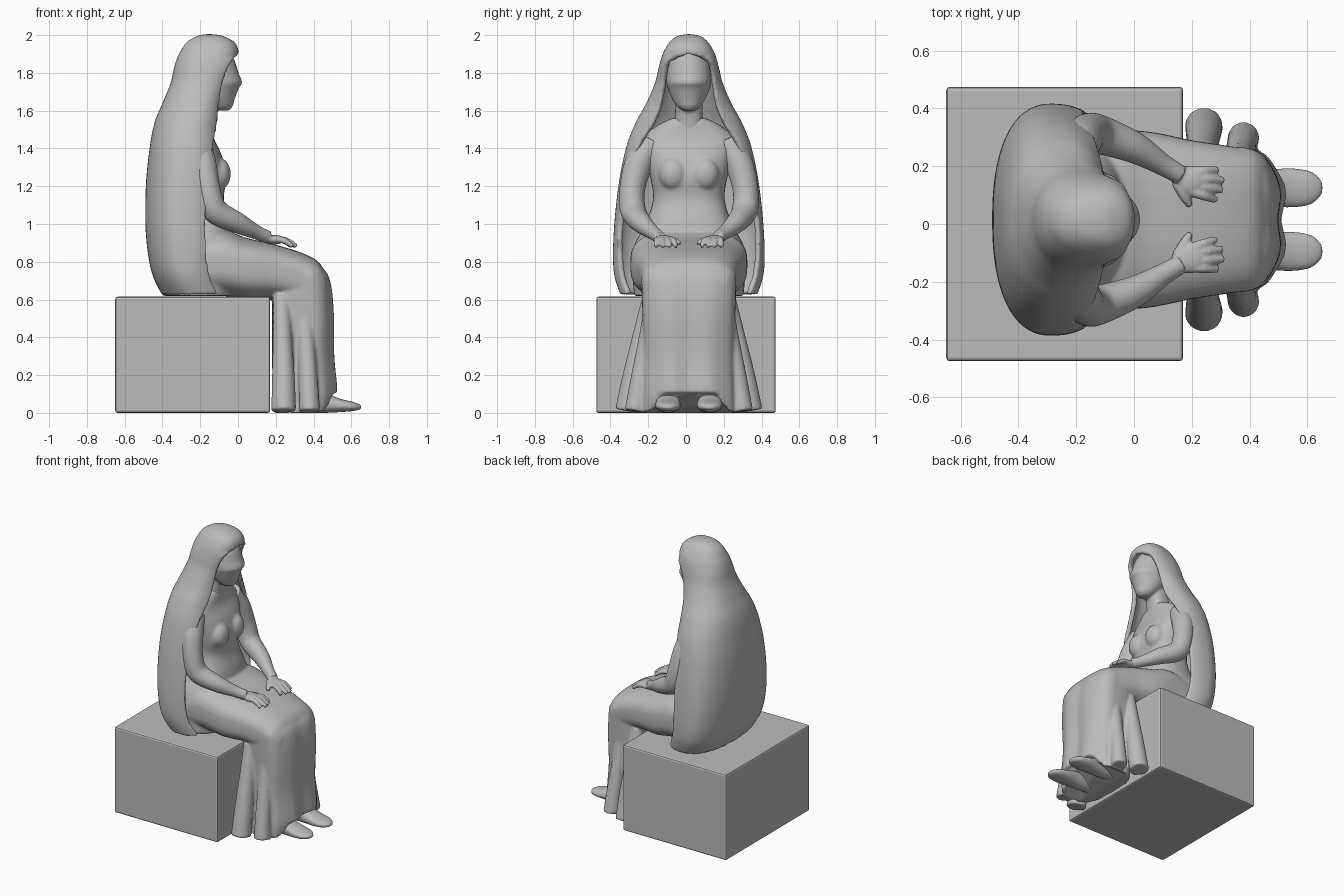
import bpy, bmesh, math
from mathutils import Vector

if "Cube" in bpy.data.objects:
    bpy.data.objects.remove(bpy.data.objects["Cube"], do_unlink=True)

stone = bpy.data.materials.new("grey_stone")
stone.use_nodes = True
GREY = (0.5, 0.5, 0.5, 1)
stone.diffuse_color = GREY
stone.node_tree.nodes["Principled BSDF"].inputs["Base Color"].default_value = GREY
MID = 0.015     # the figure sits slightly off the block's middle


def spline(rows, steps=6):
    """Smooth rows of numbers with a Catmull-Rom curve."""
    out = []
    for i in range(len(rows) - 1):
        quad = [rows[max(i - 1, 0)], rows[i], rows[i + 1], rows[min(i + 2, len(rows) - 1)]]
        for k in range(steps):
            t = k / steps
            out.append([b + 0.5 * t * (c - a + t * (2 * a - 5 * b + 4 * c - d + t * (3 * (b - c) + d - a)))
                        for a, b, c, d in zip(*quad)])
    return out + [list(rows[-1])]


def power(v, p):
    return math.copysign(abs(v) ** p, v)


def oval(centre, u, v, p=1.0, n=40):
    angles = [2 * math.pi * i / n for i in range(n)]
    return [centre + u * power(math.cos(a), p) + v * power(math.sin(a), p) for a in angles]


def loft(bm, rings, closed=True):
    grid = [[bm.verts.new(p) for p in ring] for ring in rings]
    n = len(grid[0])
    for low, high in zip(grid, grid[1:]):
        for i in range(n if closed else n - 1):
            j = (i + 1) % n
            bm.faces.new((low[i], low[j], high[j], high[i]))
    if closed:
        bm.faces.new(grid[0][::-1])
        bm.faces.new(grid[-1])


def stack(bm, rows, p=0.8, change=None):
    """Loft upward; each row is height, back x, front x, half width."""
    rings = [oval(Vector(((b + f) / 2, MID, z)), Vector(((f - b) / 2, 0, 0)), Vector((0, w, 0)), p)
             for z, b, f, w in spline(rows)]
    if change:
        rings = [[change(q) for q in ring] for ring in rings]
    loft(bm, rings)


def forward(bm, rows, y=0.0, p=0.7):
    """Loft along x; each row is x, bottom, top, half width."""
    loft(bm, [oval(Vector((x, MID + y, (lo + hi) / 2)), Vector((0, w, 0)), Vector((0, 0, (hi - lo) / 2)), p)
              for x, lo, hi, w in spline(rows)])


def tube(bm, rows, side=1, n=20):
    """Tapered limb; each row is x, y, z, radius."""
    pts = spline(rows)
    pos = [Vector((x, MID + side * y, z)) for x, y, z, r in pts]
    rings = []
    for i, c in enumerate(pos):
        along = (pos[min(i + 1, len(pos) - 1)] - pos[max(i - 1, 0)]).normalized()
        u = along.cross(Vector((0, 1, 0))).normalized()
        rings.append(oval(c, u * pts[i][3], along.cross(u) * pts[i][3], 1, n))
    loft(bm, rings)


def ball(bm, centre, size):
    made = bmesh.ops.create_uvsphere(bm, u_segments=24, v_segments=16, radius=1)["verts"]
    for v in made:
        v.co = Vector(centre) + Vector(a * b for a, b in zip(v.co, size))


def finish(name, bm, voxel=0.01, soften=4, thickness=0):
    bmesh.ops.remove_doubles(bm, verts=bm.verts, dist=0.0003)
    bmesh.ops.recalc_face_normals(bm, faces=bm.faces)
    mesh = bpy.data.meshes.new(name)
    bm.to_mesh(mesh)
    bm.free()
    mesh.materials.append(stone)
    obj = bpy.data.objects.new(name, mesh)
    bpy.context.collection.objects.link(obj)
    if thickness:
        shell = obj.modifiers.new("thickness", "SOLIDIFY")
        shell.thickness, shell.offset = thickness, 0
    if voxel:
        blend = obj.modifiers.new("blend", "REMESH")
        blend.mode, blend.voxel_size, blend.use_smooth_shade = "VOXEL", voxel, True
        relax = obj.modifiers.new("soften", "SMOOTH")
        relax.factor, relax.iterations = 0.5, soften
    return obj


# Seat block
bm = bmesh.new()
bmesh.ops.create_cube(bm, size=1)
for v in bm.verts:
    v.co = Vector((-0.24 + v.co.x * 0.82, v.co.y * 0.95, 0.3075 + v.co.z * 0.615))
bmesh.ops.bevel(bm, geom=bm.edges[:], offset=0.012, segments=2, affect="EDGES", profile=0.5)
finish("seat_block", bm, voxel=0)

# Dress: torso, bust, lap, hanging skirt and side folds
bm = bmesh.new()
stack(bm, [(.62, -.40, -.02, .29), (.85, -.42, -.02, .30), (1.0, -.38, -.04, .23), (1.13, -.36, -.075, .19),
           (1.25, -.37, -.06, .205), (1.36, -.38, -.085, .235), (1.45, -.38, -.125, .25),
           (1.52, -.34, -.135, .17), (1.56, -.28, -.14, .09)])
for side in (1, -1):
    ball(bm, (-.10, MID + side * .085, 1.265), (.062, .075, .085))
forward(bm, [(-.35, .62, .9, .30), (-.1, .62, .965, .31), (.05, .6, .925, .305), (.2, .6, .89, .275),
             (.33, .58, .85, .255), (.42, .58, .805, .235), (.465, .6, .74, .2)])


def drape(q):
    """Ripple the front and lift the hem over the feet."""
    y = q.y - MID
    if q.x > 0.4:
        q.x -= 0.012 * math.cos(y * 32) * (1 - q.z)
        if q.z < 0.12:
            q.z = max(q.z, 0.105 * min(1, max(0, (0.21 - abs(y)) / 0.06)))
    return q


stack(bm, [(.0, .19, .50, .25), (.1, .185, .52, .245), (.3, .18, .505, .24), (.5, .18, .505, .245),
           (.65, .18, .495, .25), (.74, .18, .47, .25), (.79, .2, .42, .22)], 0.6, drape)
for side in (1, -1):
    tube(bm, [(.23, .20, .62, .045), (.235, .245, .42, .05), (.24, .29, .2, .06), (.242, .325, .01, .066)], side)
    tube(bm, [(.35, .19, .6, .04), (.36, .22, .4, .045), (.37, .255, .2, .05), (.38, .285, .01, .055)], side)
finish("dress", bm, 0.01, 4)

# Shoes
for side, name in ((1, "left_shoe"), (-1, "right_shoe")):
    bm = bmesh.new()
    forward(bm, [(.27, .01, .09, .04), (.36, .0, .12, .055), (.46, .0, .105, .062), (.54, .004, .075, .068),
                 (.61, .01, .058, .058), (.645, .018, .045, .03), (.653, .026, .036, .01)], side * .11, 0.9)
    finish(name, bm, 0.008, 2)

# Head and neck
bm = bmesh.new()
stack(bm, [(1.45, -.31, -.14, .10), (1.54, -.27, -.13, .075), (1.70, -.25, -.10, .072)])
stack(bm, [(1.60, -.12, -.05, .03), (1.62, -.15, -.03, .06), (1.66, -.2, -.018, .087), (1.72, -.25, .005, .112),
           (1.75, -.26, .022, .118), (1.8, -.28, .003, .12), (1.87, -.28, -.02, .11), (1.93, -.25, -.06, .08)], 1.02)
finish("head", bm, 0.009, 2)

# Arms and hands resting on the lap
for side, name in ((1, "left_arm"), (-1, "right_arm")):
    bm = bmesh.new()
    tube(bm, [(-.22, .20, 1.43, .075), (-.19, .265, 1.32, .075), (-.16, .30, 1.18, .068), (-.12, .295, 1.07, .068),
              (.0, .25, 1.005, .055), (.1, .19, .955, .038), (.16, .155, .93, .034)], side)
    ball(bm, (.19, MID + side * .135, .917), (.06, .052, .025))
    for start, tip, reach in ((.165, .172, .29), (.143, .137, .31), (.118, .102, .305), (.098, .068, .285)):
        tube(bm, [(.2, start, .918, .018), ((.2 + reach) / 2, (start + tip) / 2, .912, .017),
                  (reach, tip, .882, .012)], side, 12)
    tube(bm, [(.15, .125, .92, .02), (.175, .08, .912, .017), (.195, .048, .898, .012)], side, 12)
    finish(name, bm, 0.006, 3)

# Long veil: an open shell that closes over the brow
bm = bmesh.new()
veil = [(.63, -.40, -.10, .36, .31), (.75, -.455, -.15, .395, .35), (.95, -.485, -.165, .395, .36),
        (1.2, -.485, -.155, .37, .325), (1.4, -.465, -.13, .33, .265), (1.53, -.44, -.11, .28, .185),
        (1.63, -.40, -.10, .225, .145), (1.74, -.355, -.08, .178, .128), (1.82, -.337, -.05, .158, .118),
        (1.87, -.322, -.018, .145, .092), (1.905, -.305, .0, .132, 0), (1.95, -.275, -.015, .105, 0),
        (1.98, -.225, -.07, .07, 0), (1.99, -.19, -.12, .02, 0)]
rings = []
for z, back, front, half, edge in spline(veil):
    back, front, half = back + .012, front - .012, half - .012
    p, mid = 0.85, back + 0.6 * (front - back)
    end = math.pi - math.asin(min(0.98, max(edge, 0) / half) ** (1 / p))
    reach = (front - mid) / abs(math.cos(end)) ** p
    ring = []
    for i in range(61):
        a = end * (i / 30 - 1)
        c = power(math.cos(a), p)
        x = mid - c * (mid - back if c > 0 else reach)
        ring.append((x, MID + half * power(math.sin(a), p), z))
    rings.append(ring)
loft(bm, rings, closed=False)
bmesh.ops.contextual_create(bm, geom=[v for v in bm.verts if v.co.z > 1.9899])
finish("veil", bm, 0.009, 4, thickness=0.03)
